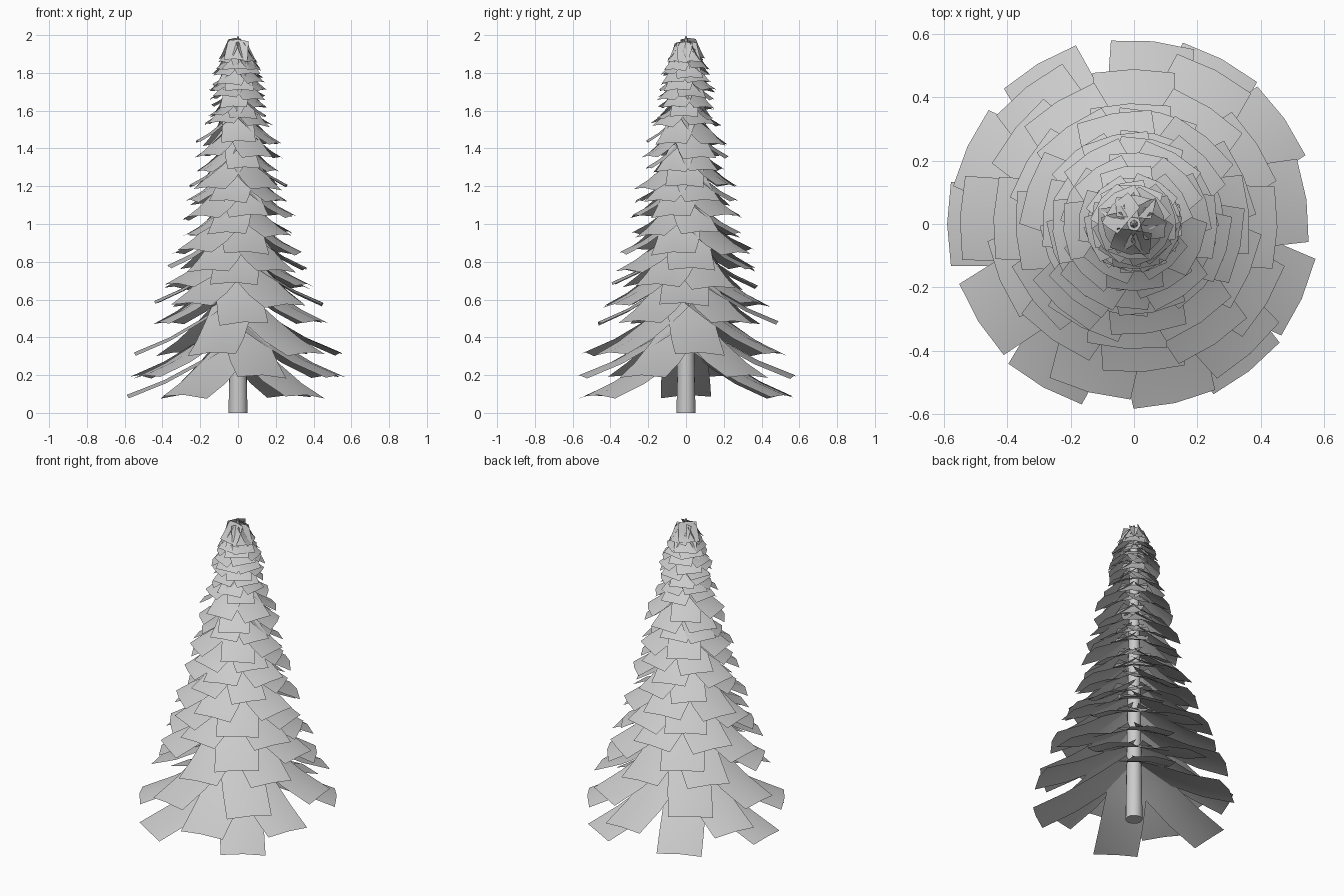
import bpy, bmesh, math, random
from mathutils import Matrix, Vector

if "Cube" in bpy.data.objects:
    bpy.data.objects.remove(bpy.data.objects["Cube"])

random.seed(4)

# trunk: slightly tapered pole running the full height
bpy.ops.mesh.primitive_cone_add(vertices=16, radius1=0.05, radius2=0.022,
                                depth=1.96, location=(0, 0, 0.98))
trunk = bpy.context.object
trunk.name = "trunk"
bpy.ops.object.shade_smooth_by_angle(angle=math.radians(40))


def add_branch(bm, angle, tip_z, reach, width, drop):
    """Drooping card: steep at the trunk, flatter outward, gently arched across."""
    inner = 0.02
    rot = Matrix.Rotation(angle, 4, 'Z') @ Matrix.Rotation(random.uniform(-0.06, 0.06), 4, 'X')
    rows = []
    for t, h, w in ((0, 1, 0.86), (0.3, 0.64, 0.92), (0.65, 0.27, 0.98), (1, 0, 1.0)):
        row = []
        for s in (-1, 0, 1):
            x = inner + (reach - inner) * t - 0.012 * abs(s) * t
            z = drop * h - 0.05 * width * abs(s)
            p = rot @ Vector((x, s * width * w / 2, z))
            row.append(bm.verts.new((p.x, p.y, p.z + tip_z)))
        rows.append(row)
    for a, b in zip(rows, rows[1:]):
        for i in range(2):
            f = bm.faces.new((a[i], b[i], b[i + 1], a[i + 1]))
            f.smooth = True


# three lowest tiers, cards placed one by one: tip height, reach, angles
LOW_TIERS = [
    (0.095, 0.59, (180, 121, 62, -52, -119)),
    (0.20, 0.58, (35, 84, 155, -148, -77, -24)),
    (0.32, 0.55, (8, 62, 128, 178, -105, -48)),
]
# remaining tiers: tip height, reach, number of cards, first angle
TIERS = [
    (0.48, 0.48, 6, 28), (0.58, 0.46, 6, 0), (0.68, 0.39, 6, 30),
    (0.77, 0.38, 6, 10), (0.86, 0.36, 6, 42), (0.95, 0.29, 6, 15),
    (1.04, 0.30, 6, 50), (1.12, 0.27, 6, 20), (1.20, 0.27, 6, 0),
    (1.29, 0.21, 6, 35), (1.36, 0.235, 5, 12), (1.43, 0.22, 5, 50),
    (1.53, 0.18, 5, 25), (1.57, 0.15, 5, 0), (1.62, 0.145, 5, 40),
    (1.67, 0.15, 5, 15), (1.71, 0.15, 5, 55), (1.75, 0.135, 5, 30),
    (1.79, 0.13, 5, 5), (1.83, 0.115, 5, 44), (1.87, 0.095, 6, 20),
]

bm = bmesh.new()
for z, reach, angles in LOW_TIERS:
    for a in angles:
        add_branch(bm, math.radians(a), z, reach, 0.265, 0.29)
for z, reach, n, start in TIERS:
    width = min(0.26, 0.085 + 0.43 * reach)
    for k in range(n):
        a = math.radians(start + 360 * k / n + random.uniform(-8, 8))
        drop = 0.065 + 0.4 * reach
        if 1.45 < z < 1.85:
            drop *= random.uniform(0.65, 1.0)   # flatter upper cards
        add_branch(bm, a, z + random.uniform(-0.012, 0.012),
                   reach * random.uniform(0.95, 1.03), width, drop)

# small upright leader at the tip
bmesh.ops.create_cone(bm, cap_ends=True, segments=6, radius1=0.02, radius2=0.003,
                      depth=0.06, matrix=Matrix.Translation((0, 0, 1.965)))

me = bpy.data.meshes.new("branches")
bm.to_mesh(me)
bm.free()
branches = bpy.data.objects.new("branches", me)
bpy.context.collection.objects.link(branches)
